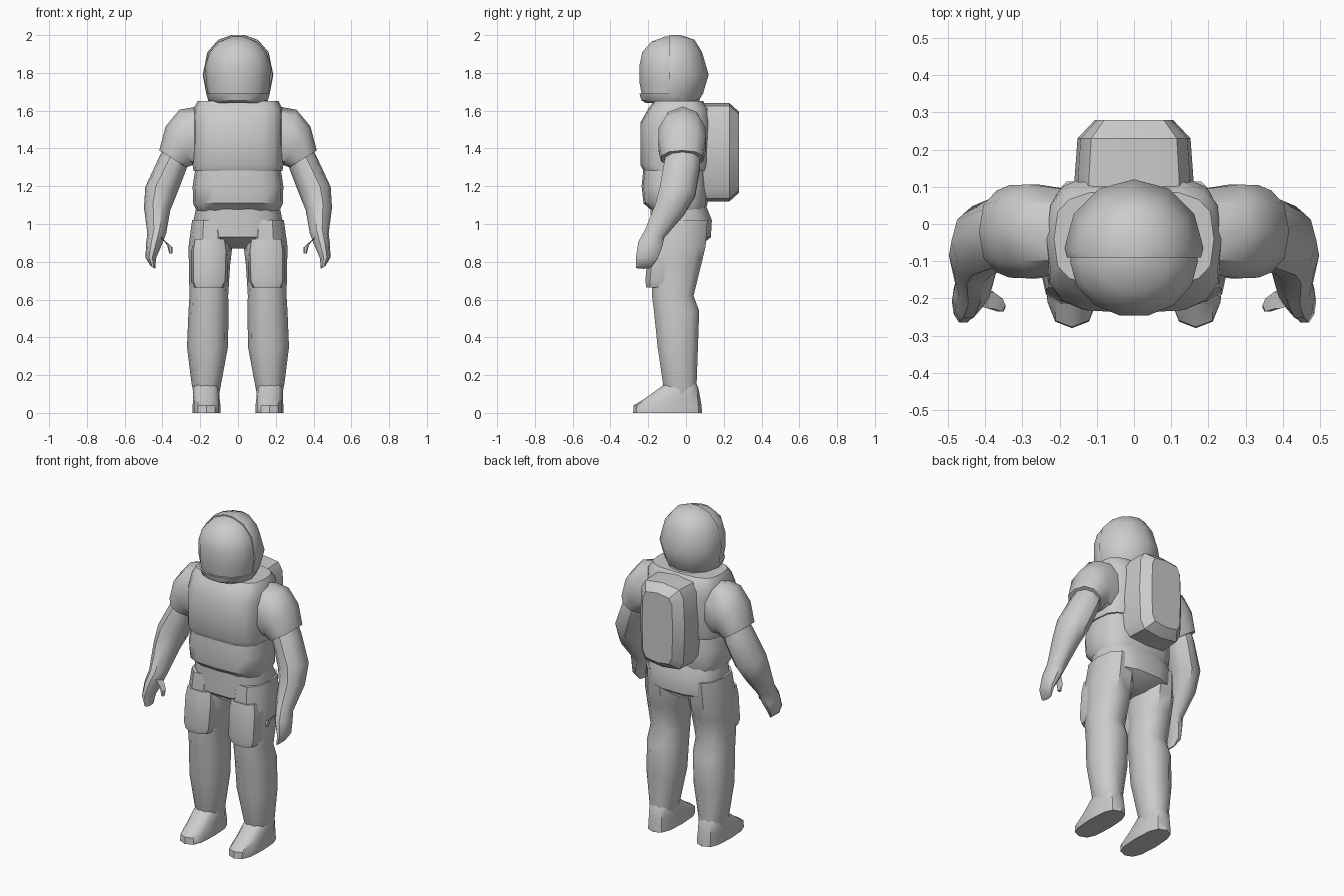
import bpy, bmesh
from math import cos, sin, pi, radians, copysign
from mathutils import Vector


def finish(name, bm, mirror=False, angle=40):
    bmesh.ops.recalc_face_normals(bm, faces=bm.faces)
    mesh = bpy.data.meshes.new(name)
    bm.to_mesh(mesh)
    bm.free()
    ob = bpy.data.objects.new(name, mesh)
    bpy.context.collection.objects.link(ob)
    if mirror:
        ob.modifiers.new("Mirror", 'MIRROR')
    bpy.ops.object.select_all(action='DESELECT')
    ob.select_set(True)
    bpy.context.view_layer.objects.active = ob
    bpy.ops.object.shade_smooth_by_angle(angle=radians(angle))
    return ob


def loft(rings, n=10, power=1.0, phase=0.0):
    """Skin rings of (centre, half width, half depth, tilt in xz, lean in yz)."""
    bm = bmesh.new()
    loops = []
    for c, a, b, tilt, lean in rings:
        u = Vector((cos(radians(tilt)), 0, sin(radians(tilt))))
        v = Vector((0, cos(radians(lean)), sin(radians(lean))))
        loop = []
        for i in range(n):
            t = 2 * pi * (i + phase) / n
            p = copysign(abs(cos(t)) ** power, cos(t))
            q = copysign(abs(sin(t)) ** power, sin(t))
            loop.append(bm.verts.new(Vector(c) + u * a * p + v * b * q))
        loops.append(loop)
    for lo, hi in zip(loops, loops[1:]):
        for i in range(n):
            j = (i + 1) % n
            bm.faces.new((lo[i], lo[j], hi[j], hi[i]))
    bm.faces.new(loops[0])
    bm.faces.new(loops[-1])
    return bm


def spans(rows):
    """Level rings from rows of (z, x min, x max, y front, y back)."""
    return [(((x0 + x1) / 2, (y0 + y1) / 2, z), (x1 - x0) / 2, (y1 - y0) / 2, 0, 0)
            for z, x0, x1, y0, y1 in rows]


def centred(rows):
    return spans([(z, -x, x, y0, y1) for z, x, y0, y1 in rows])


# Helmet shell, cut open at the front
shell = loft(centred([
    (1.64, .145, -.22, .06), (1.69, .168, -.24, .09), (1.79, .187, -.25, .12),
    (1.91, .162, -.235, .085), (1.975, .105, -.18, .045), (2.0, .035, -.10, -.03)]), 12)
cut = bmesh.ops.bisect_plane(shell, geom=shell.verts[:] + shell.edges[:] + shell.faces[:],
                             plane_co=(0, -.09, 1.8), plane_no=(0, -1, 0), clear_outer=True)
bmesh.ops.holes_fill(shell, edges=[e for e in cut['geom_cut']
                                   if isinstance(e, bmesh.types.BMEdge)])
finish("helmet_shell", shell)

# Visor and chin rim
finish("visor", loft(centred([
    (1.67, .155, -.235, .03), (1.75, .17, -.25, .05), (1.84, .172, -.25, .05),
    (1.91, .15, -.235, .03), (1.965, .10, -.185, .0), (1.993, .03, -.11, -.05)]), 14))
finish("chin_rim", loft(centred([
    (1.64, .14, -.215, .04), (1.655, .158, -.24, .05), (1.69, .168, -.25, .05)]), 14))
finish("neck", loft(centred([(1.58, .15, -.17, .09), (1.66, .135, -.18, .07)]), 12))

# Torso: padded vest over the belly section
finish("vest", loft(centred([
    (1.28, .235, -.225, .115), (1.31, .24, -.24, .125), (1.54, .238, -.24, .135),
    (1.61, .235, -.20, .12), (1.65, .215, -.17, .09)]), 16, .6))
finish("belly", loft(centred([
    (1.07, .22, -.18, .10), (1.11, .238, -.225, .115), (1.2, .24, -.235, .115),
    (1.3, .225, -.225, .11)]), 16, .65))
finish("pelvis", loft(centred([
    (1.12, .215, -.19, .10), (1.02, .235, -.19, .14), (.93, .225, -.19, .135),
    (.87, .08, -.12, .06)]), 14, .75))

# Backpack, lofted front to back with chamfered edges
finish("backpack", loft([
    ((0, .06, 1.38), .16, .26, 0, 90), ((0, .12, 1.38), .16, .26, 0, 90),
    ((0, .23, 1.38), .152, .26, 0, 90), ((0, .28, 1.38), .105, .215, 0, 90)],
    12, .4), angle=35)

# Legs, thigh pads and boots
finish("leg", loft(spans([
    (1.02, .05, .243, -.18, .12), (.88, .03, .262, -.195, .11),
    (.78, .042, .26, -.19, .085), (.62, .052, .257, -.185, .045),
    (.54, .05, .262, -.175, .075), (.35, .053, .27, -.155, .068),
    (.15, .09, .245, -.125, .06), (.10, .10, .235, -.11, .06)]), 10, .85), True)
finish("thigh_pad", loft(spans([
    (.92, .06, .24, -.195, -.02), (.86, .05, .25, -.205, -.02),
    (.70, .055, .25, -.218, -.04), (.665, .075, .235, -.213, -.06)]), 10, .7), True)
finish("boot", loft(spans([
    (0, .093, .24, -.28, .085), (.04, .093, .24, -.277, .082),
    (.075, .097, .238, -.22, .076), (.135, .1, .238, -.135, .065),
    (.155, .11, .23, -.11, .055)]), 12, .7), True)

# Arms: short sleeve, bent forearm with hand, thumb
finish("sleeve", loft([
    ((.19, -.02, 1.46), .165, .12, 85, 0), ((.27, -.02, 1.455), .155, .132, 75, 0),
    ((.31, -.02, 1.415), .125, .13, 54, 0), ((.345, -.02, 1.345), .085, .115, 32, 0)],
    10, .9), True)
finish("forearm_hand", loft([
    ((.32, -.015, 1.38), .075, .09, 32, 0), ((.35, -.02, 1.31), .08, .10, 30, -5),
    ((.41, -.045, 1.17), .085, .10, 18, -12), ((.428, -.085, 1.08), .07, .085, 5, -22),
    ((.43, -.165, .95), .05, .058, 0, -25), ((.445, -.19, .89), .042, .068, 0, -15),
    ((.462, -.208, .82), .028, .06, 5, -5), ((.45, -.225, .77), .014, .042, 30, 0)],
    10), True)
finish("thumb", loft([
    ((.42, -.19, .935), .022, .032, 50, 0), ((.385, -.205, .91), .02, .026, 40, 0),
    ((.36, -.218, .88), .015, .02, 20, 0), ((.355, -.225, .845), .009, .012, 0, 0)],
    6), True)
